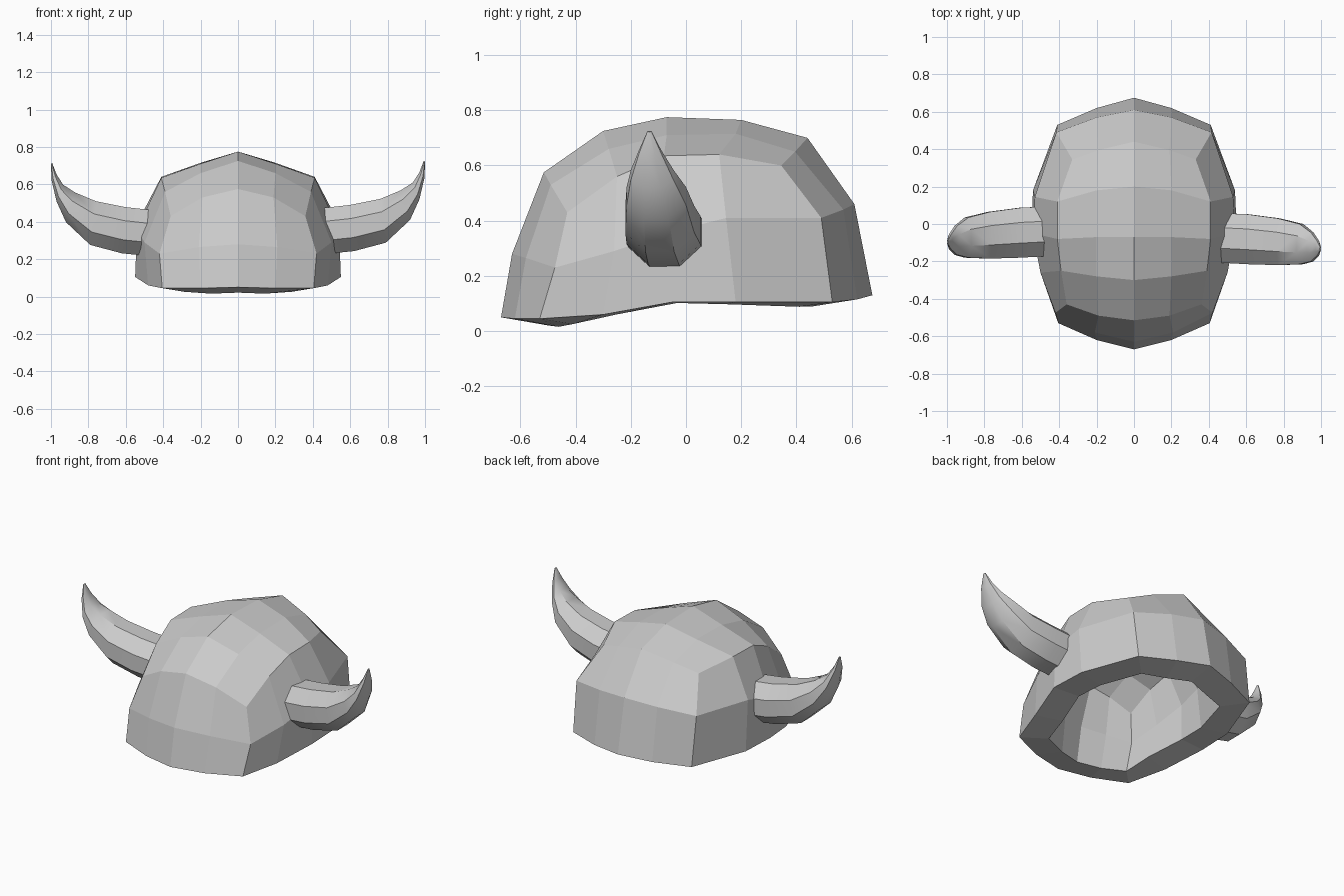
import bpy, bmesh, math

if "Cube" in bpy.data.objects:
    bpy.data.objects.remove(bpy.data.objects["Cube"])

# ---------- helmet dome: right half, mirrored, then thickened inward ----------
# half loops run front centre -> right side -> back centre
rim = [(0, -.67, .05), (.2, -.62, .045), (.405, -.53, .045), (.48, -.30, .06), (.55, -.05, .105),
       (.54, .18, .105), (.41, .53, .105), (.2, .62, .115), (0, .675, .13)]
mid = [(0, -.63, .28), (.21, -.58, .265), (.42, -.475, .23), (.50, -.26, .29), (.54, -.05, .36),
       (.53, .145, .41), (.415, .49, .41), (.2, .57, .44), (0, .61, .46)]
crown = [(0, -.515, .575), (.19, -.49, .53), (.36, -.43, .43), (.39, -.25, .56), (.41, -.08, .635),
         (.41, .12, .64), (.33, .345, .60), (.19, .395, .65), (0, .44, .70)]
inner = [(0, -.30, .725), (.2, -.28, .66), (0, -.07, .775), (.2, -.07, .71),
         (0, .20, .765), (.2, .18, .715)]

bm = bmesh.new()
R, M, C, T = [[bm.verts.new(p) for p in loop] for loop in (rim, mid, crown, inner)]
for lo, hi in ((R, M), (M, C)):
    for i in range(8):
        bm.faces.new((lo[i], lo[i + 1], hi[i + 1], hi[i]))
rows = [[C[0], C[1], C[2]], [T[0], T[1], C[3]], [T[2], T[3], C[4]],
        [T[4], T[5], C[5]], [C[8], C[7], C[6]]]
for a, b in zip(rows, rows[1:]):
    for i in range(2):
        bm.faces.new((a[i], a[i + 1], b[i + 1], b[i]))
bmesh.ops.recalc_face_normals(bm, faces=bm.faces)
if sum(f.normal.z for f in bm.faces) < 0:
    bmesh.ops.reverse_faces(bm, faces=bm.faces)
me = bpy.data.meshes.new("helmet_dome")
bm.to_mesh(me)
bm.free()
dome = bpy.data.objects.new("helmet_dome", me)
bpy.context.collection.objects.link(dome)
dome.modifiers.new("mirror", 'MIRROR').merge_threshold = 0.001
sol = dome.modifiers.new("thickness", 'SOLIDIFY')
sol.thickness = 0.17
sol.offset = -1

# ---------- horns: tapered rings along an upward bend ----------
# inner-bend x, z / outer-bend x, z / low y, high y
rings = [(.42, .47, .44, .225, -.205, .06), (.60, .49, .62, .243, -.215, .052),
         (.76, .522, .79, .288, -.22, .03), (.87, .568, .92, .41, -.215, 0),
         (.935, .61, .97, .52, -.20, -.045), (.97, .665, .997, .635, -.17, -.09),
         (.993, .725, 1.0, .722, -.14, -.125)]


def horn(name, side, dy, dz):
    n = 8
    bm = bmesh.new()
    loops = []
    for ix, iz, ox, oz, y0, y1 in rings:
        loop = []
        for k in range(n):
            a = 2 * math.pi * (k + .5) / n
            c, s = math.cos(a) / math.cos(math.pi / n), math.sin(a) / math.cos(math.pi / n)
            x = (ix + ox) / 2 + c * (ix - ox) / 2
            z = (iz + oz) / 2 + c * (iz - oz) / 2
            y = (y0 + y1) / 2 + s * (y1 - y0) / 2
            loop.append(bm.verts.new((side * x, y + dy, z + dz)))
        loops.append(loop)
    for a, b in zip(loops, loops[1:]):
        for k in range(n):
            bm.faces.new((a[k], a[(k + 1) % n], b[(k + 1) % n], b[k]))
    bm.faces.new(loops[0])
    bm.faces.new(loops[-1])
    bmesh.ops.recalc_face_normals(bm, faces=bm.faces)
    me = bpy.data.meshes.new(name)
    bm.to_mesh(me)
    bm.free()
    ob = bpy.data.objects.new(name, me)
    bpy.context.collection.objects.link(ob)
    bpy.ops.object.select_all(action='DESELECT')
    ob.select_set(True)
    bpy.context.view_layer.objects.active = ob
    bpy.ops.object.shade_smooth_by_angle(angle=math.radians(35))


horn("right_horn", 1, 0, 0)
horn("left_horn", -1, .035, -.012)
